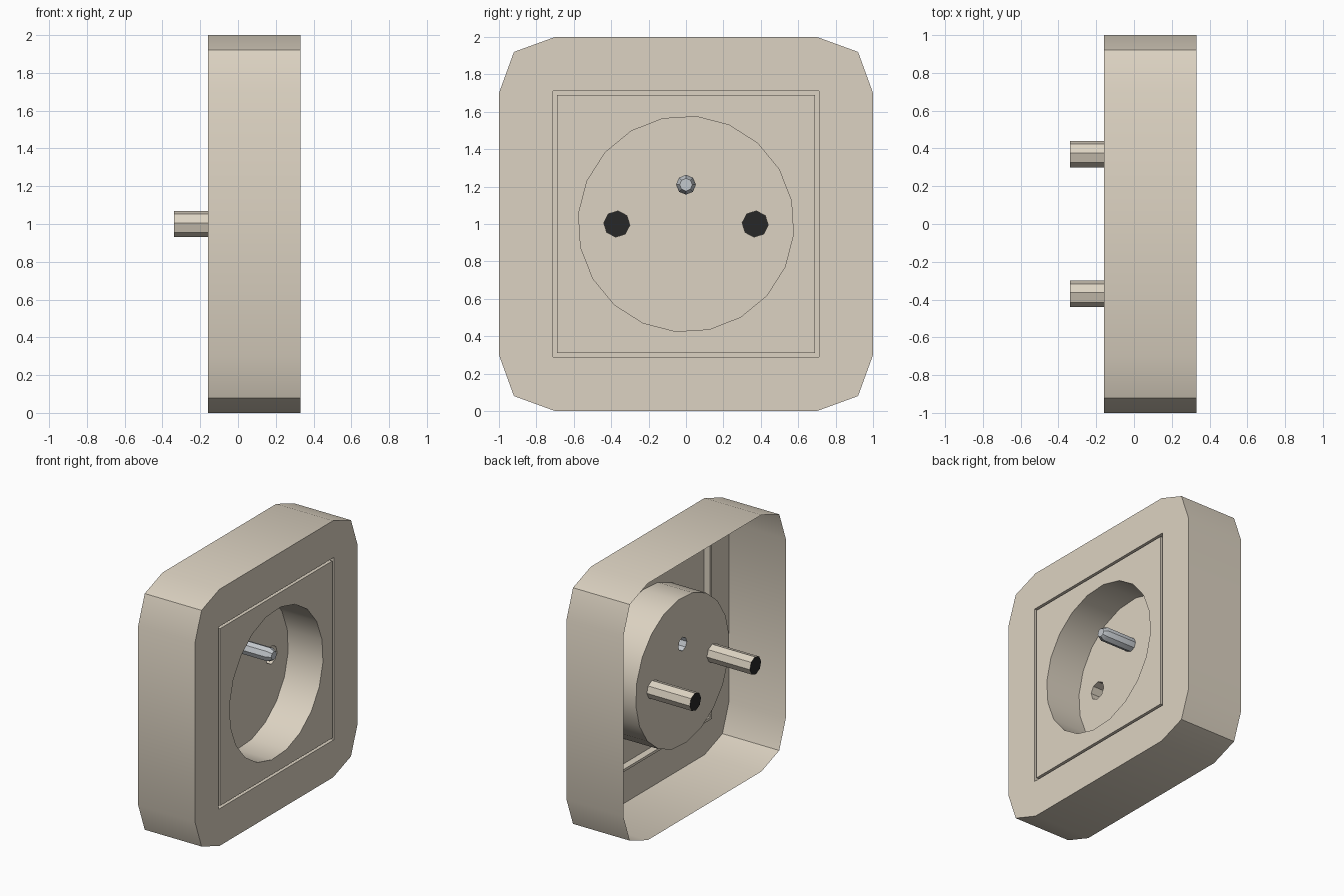
import bpy, bmesh, math
from mathutils import Vector

if "Cube" in bpy.data.objects:
    bpy.data.objects.remove(bpy.data.objects["Cube"])

FRONT, BACK, FLOOR = 0.33, -0.16, 0.03   # x of front face, open rear rim, recess floor
CZ = 1.0                                 # height of the centre


def material(name, rgb):
    m = bpy.data.materials.new(name)
    m.diffuse_color = (*rgb, 1)
    m.use_nodes = True
    m.node_tree.nodes["Principled BSDF"].inputs["Base Color"].default_value = m.diffuse_color
    return m


beige = material("beige_plastic", (0.72, 0.65, 0.54))
black = material("dark_contact", (0.02, 0.02, 0.02))
steel = material("steel", (0.55, 0.58, 0.61))


# 2D outlines (y, z), counter-clockwise seen from +x
def circle(r, n, start, y=0.0, z=CZ):
    return [(y + r * math.cos(math.radians(start) + math.tau * i / n),
             z + r * math.sin(math.radians(start) + math.tau * i / n)) for i in range(n)]


def four_way(points):
    out, pts = [], points
    for _ in range(4):
        out += [(y, CZ + z) for y, z in pts]
        pts = [(-z, y) for y, z in pts]
    return out


class Part:
    """Open surface made of outlines joined by walls and flat fills."""

    def __init__(self, name, mat):
        self.name, self.mat, self.bm = name, mat, bmesh.new()

    def ring(self, outline, x):
        return [self.bm.verts.new((x, y, z)) for y, z in outline]

    def wall(self, *rings):
        for a, b in zip(rings, rings[1:]):
            for i in range(len(a)):
                j = (i + 1) % len(a)
                self.bm.faces.new((a[i], a[j], b[j], b[i]))

    def fill(self, *rings):
        edges = []
        for r in rings:
            for i in range(len(r)):
                pair = (r[i], r[(i + 1) % len(r)])
                edges.append(self.bm.edges.get(pair) or self.bm.edges.new(pair))
        res = bmesh.ops.triangle_fill(self.bm, use_beauty=True, edges=edges,
                                      normal=Vector((1, 0, 0)))
        for f in res["geom"]:
            if isinstance(f, bmesh.types.BMFace):
                f.normal_update()
                if f.normal.x < 0:
                    f.normal_flip()

    def finish(self):
        me = bpy.data.meshes.new(self.name)
        self.bm.to_mesh(me)
        self.bm.free()
        me.materials.append(self.mat)
        ob = bpy.data.objects.new(self.name, me)
        bpy.context.collection.objects.link(ob)
        bpy.ops.object.select_all(action='DESELECT')
        ob.select_set(True)
        bpy.context.view_layer.objects.active = ob
        bpy.ops.object.shade_smooth_by_angle(angle=math.radians(30))


outer = four_way([(1, 0.70), (0.92, 0.92), (0.70, 1)])
groove_out = four_way([(0.71, 0.71)])
groove_in = four_way([(0.69, 0.69)])
recess = circle(0.577, 20, 12.5)
contact_holes = [circle(0.07, 8, -5, y) for y in (-0.37, 0.37)]
earth_hole = circle(0.053, 8, 0, 0, 1.21)

# Outer frame: side wall and front border
p = Part("frame", beige)
front = p.ring(outer, FRONT)
p.wall(p.ring(outer, BACK), front)
p.fill(front, p.ring(groove_out, FRONT))
p.finish()

# Square groove between frame and insert
p = Part("groove", beige)
depth = FRONT - 0.055
p.wall(p.ring(groove_out, FRONT), p.ring(groove_out, depth),
       p.ring(groove_in, depth), p.ring(groove_in, FRONT))
p.finish()

# Insert: flat plate, round recess and drilled floor
p = Part("socket_insert", beige)
rim, bottom = p.ring(recess, FRONT), p.ring(recess, FLOOR)
p.fill(p.ring(groove_in, FRONT), rim)
p.wall(rim, bottom)
p.fill(bottom, *[p.ring(h, FLOOR) for h in contact_holes + [earth_hole]])
p.finish()

# Contact sleeves sticking out at the back, with dark ends
for side, hole in zip(("left", "right"), contact_holes):
    p = Part("contact_sleeve_" + side, beige)
    p.wall(p.ring(hole, FLOOR), p.ring(hole, -0.34))
    p.finish()
    p = Part("contact_end_" + side, black)
    p.fill(p.ring(hole, -0.34))
    p.finish()

# Hollow earth pin with chamfered tip
p = Part("earth_pin", steel)
tip = p.ring(circle(0.034, 8, 0, 0, 1.21), 0.31)
p.wall(p.ring(earth_hole, FLOOR), p.ring(earth_hole, 0.275), tip)
p.fill(tip)
p.finish()
